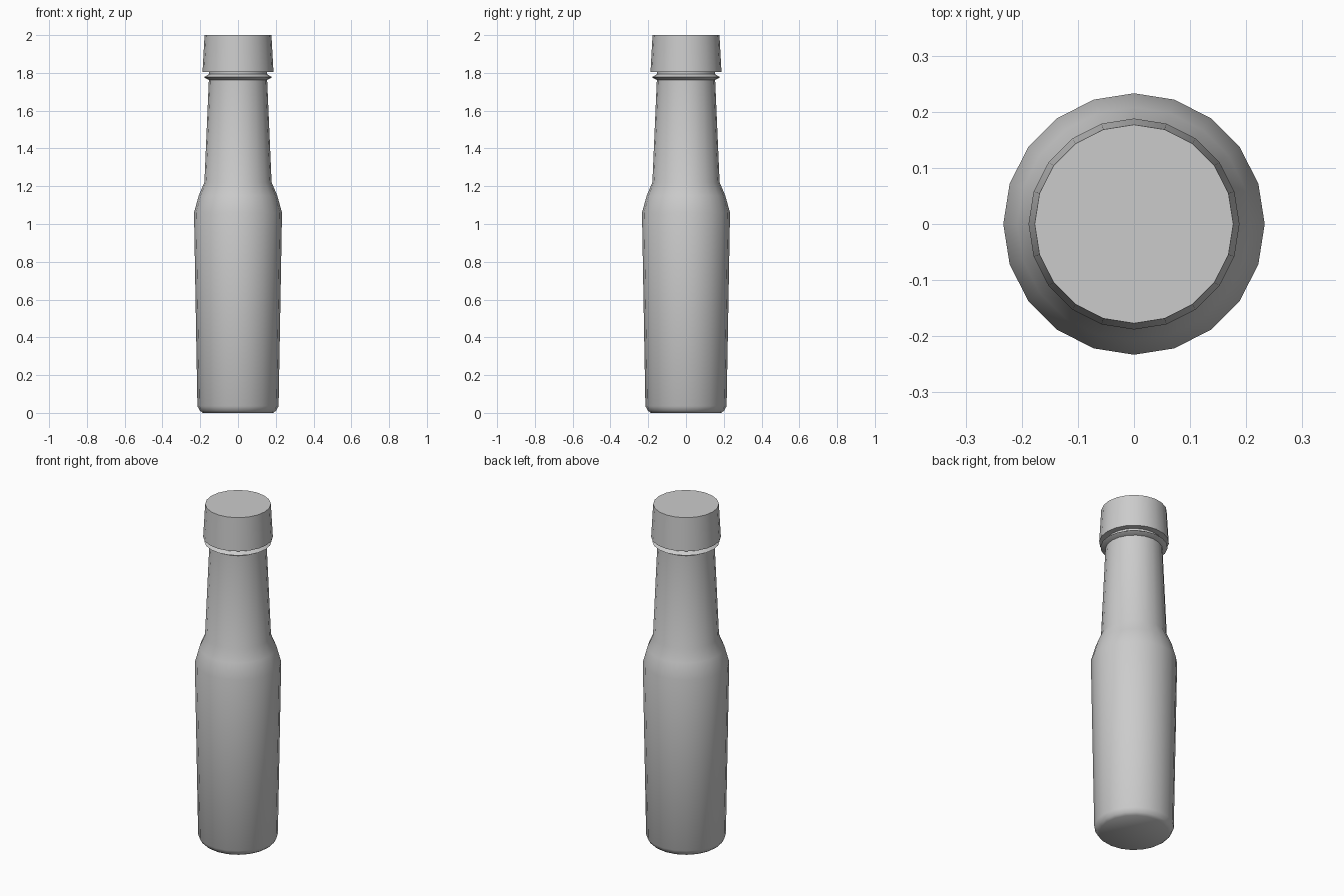
import bpy
import bmesh
import math

cube = bpy.data.objects.get("Cube")
if cube:
    bpy.data.objects.remove(cube, do_unlink=True)

SIDES = 20


def make_material(name, color):
    mat = bpy.data.materials.new(name)
    mat.use_nodes = True
    mat.diffuse_color = color
    mat.node_tree.nodes["Principled BSDF"].inputs["Base Color"].default_value = color
    return mat


def lathe(name, profile, mat, smooth_angle):
    """Turn a (radius, height) profile, bottom to top, into a closed solid."""
    bm = bmesh.new()
    rings = []
    for radius, z in profile:
        ring = []
        for i in range(SIDES):
            a = math.tau * i / SIDES
            ring.append(bm.verts.new((radius * math.cos(a), radius * math.sin(a), z)))
        rings.append(ring)
    for low, high in zip(rings, rings[1:]):
        for i in range(SIDES):
            j = (i + 1) % SIDES
            bm.faces.new((low[i], low[j], high[j], high[i]))
    bm.faces.new(rings[0][::-1])
    bm.faces.new(rings[-1])
    mesh = bpy.data.meshes.new(name)
    bm.to_mesh(mesh)
    bm.free()
    mesh.materials.append(mat)
    obj = bpy.data.objects.new(name, mesh)
    bpy.context.collection.objects.link(obj)
    bpy.ops.object.select_all(action='DESELECT')
    obj.select_set(True)
    bpy.context.view_layer.objects.active = obj
    bpy.ops.object.shade_smooth_by_angle(angle=math.radians(smooth_angle))
    return obj


grey = make_material("plain grey", (0.6, 0.6, 0.6, 1))

# Bottle: chamfered foot, flaring body, shoulder, tapered neck
lathe("bottle", [
    (0.187, 0), (0.202, 0.012), (0.215, 0.036),
    (0.233, 1.06), (0.208, 1.15), (0.178, 1.22),
    (0.154, 1.77), (0.153, 1.84),
], grey, 45)

# Collar: thin pointed ring around the neck
lathe("neck_collar", [
    (0.153, 1.762), (0.181, 1.777), (0.153, 1.794),
], grey, 30)

# Cap: slightly tapered with a flat top
lathe("cap", [(0.188, 1.805), (0.177, 2.0)], grey, 30)
